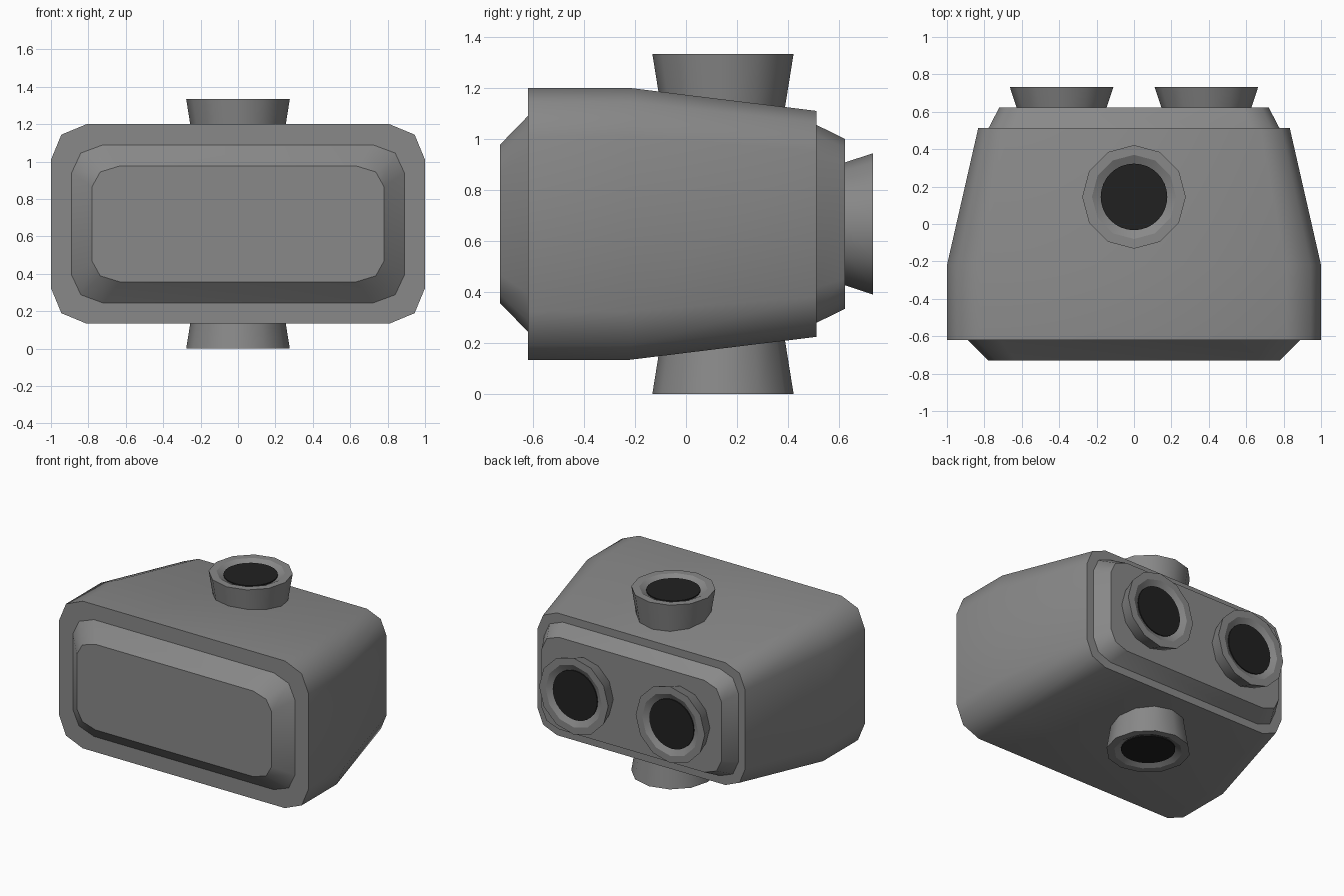
import bpy, bmesh, math
from mathutils import Matrix, Vector

if "Cube" in bpy.data.objects:
    bpy.data.objects.remove(bpy.data.objects["Cube"])

ZC = 0.667


def material(name, v):
    m = bpy.data.materials.new(name)
    m.diffuse_color = (v, v, v, 1)
    m.use_nodes = True
    m.node_tree.nodes["Principled BSDF"].inputs["Base Color"].default_value = m.diffuse_color
    return m


GREY = material("mid grey", 0.25)
BLACK = material("dark opening", 0.015)


def loft(name, rings, mat, matrix=Matrix()):
    """Skin a list of closed rings, cap both ends, keep ring creases sharp."""
    bm = bmesh.new()
    vs = [[bm.verts.new(p) for p in r] for r in rings]
    n = len(rings[0])
    for a, b in zip(vs, vs[1:]):
        for i in range(n):
            j = (i + 1) % n
            bm.faces.new((a[i], a[j], b[j], b[i]))
    bm.faces.new(vs[0][::-1])
    bm.faces.new(vs[-1])
    bmesh.ops.recalc_face_normals(bm, faces=bm.faces[:])
    for f in bm.faces:
        f.smooth = True
    for r in vs:
        for i in range(n):
            e = bm.edges.get((r[i], r[(i + 1) % n]))
            if e and e.calc_face_angle(0) > 0.35:
                e.smooth = False
    bm.transform(matrix)
    me = bpy.data.meshes.new(name)
    bm.to_mesh(me)
    bm.free()
    me.materials.append(mat)
    ob = bpy.data.objects.new(name, me)
    bpy.context.collection.objects.link(ob)
    return ob


def rounded_ring(y, hx, hz, r=0.19):
    """Rounded rectangle (two segments per corner) scaled to hx by hz."""
    pts = []
    for k, (sx, sz) in enumerate([(1, 1), (-1, 1), (-1, -1), (1, -1)]):
        for s in range(3):
            a = math.radians(90 * k + 45 * s)
            x = sx * (1 - r) + r * math.cos(a)
            z = sz * (0.533 - r) + r * math.sin(a)
            pts.append((x * hx, y, ZC + z * hz / 0.533))
    return pts


def circle(r, z, n):
    return [(r * math.cos(2 * math.pi * i / n), r * math.sin(2 * math.pi * i / n), z)
            for i in range(n)]


# main housing with raised front panel, tapered rear and stepped back plate
loft("housing", [rounded_ring(*p) for p in [
    (-0.73, 0.78, 0.31), (-0.62, 0.89, 0.423), (-0.62, 1.0, 0.533),
    (-0.22, 1.0, 0.533), (0.512, 0.833, 0.443), (0.512, 0.778, 0.388),
    (0.623, 0.72, 0.333)]], GREY)


def port(name, location, direction, depth):
    """Flared collar whose rim lies at location, with a dark opening."""
    m = Matrix.Translation(location) @ Vector(direction).to_track_quat('Z', 'Y').to_matrix().to_4x4()
    loft(name + "_collar", [circle(r, z, 12) for r, z in [
        (0.24, -depth), (0.277, 0), (0.225, 0), (0.17, -0.03)]], GREY, m)
    loft(name + "_opening", [circle(0.178, z, 32) for z in (-0.022, -0.014)], BLACK, m)


# top and bottom ports, then the pair at the back
port("top_port", (0, 0.145, 1.334), (0, 0, 1), 0.23)
port("bottom_port", (0, 0.145, 0), (0, 0, -1), 0.23)
for side, s in (("left", -1), ("right", 1)):
    port(side + "_rear_port", (s * 0.387, 0.733, ZC), (0, 1, 0), 0.112)
